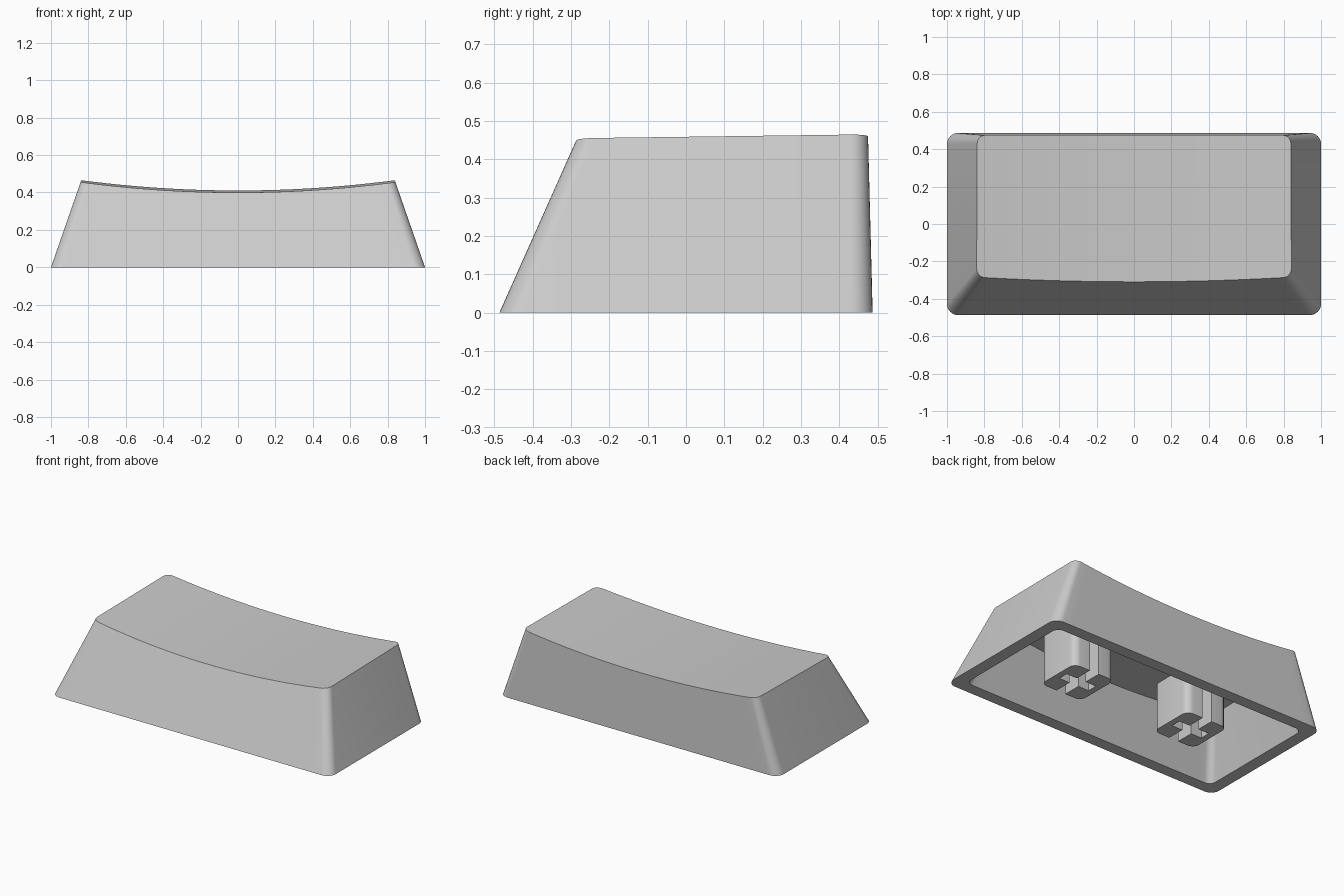
import bpy, bmesh, math
from mathutils import Vector

cube = bpy.data.objects.get("Cube")
if cube:
    bpy.data.objects.remove(cube)

grey = bpy.data.materials.new("light grey plastic")
grey.use_nodes = True
colour = (0.6, 0.6, 0.6, 1)
grey.diffuse_color = colour
grey.node_tree.nodes["Principled BSDF"].inputs["Base Color"].default_value = colour

TOP = 0.46      # height at which the upper outlines are given
ARC = 8         # segments per rounded corner


def finish(bm, name):
    bmesh.ops.recalc_face_normals(bm, faces=bm.faces)
    mesh = bpy.data.meshes.new(name)
    bm.to_mesh(mesh)
    bm.free()
    mesh.materials.append(grey)
    mesh.polygons.foreach_set("use_smooth", [True] * len(mesh.polygons))
    mesh.set_sharp_from_angle(angle=math.radians(28))
    obj = bpy.data.objects.new(name, mesh)
    bpy.context.collection.objects.link(obj)
    return obj


def edge_chain(half_x, y, inward, r, spans=32):
    """One long edge with its two rounded corners, from -x to +x."""
    pts = []
    for i in range(ARC + 1):
        a = math.pi / 2 * i / ARC
        pts.append((-half_x + r - r * math.cos(a), y + inward * r * (1 - math.sin(a))))
    straight = half_x - r
    for i in range(1, spans):
        pts.append((-straight + 2 * straight * i / spans, y))
    return pts + [(-x, py) for x, py in reversed(pts[:ARC + 1])]


def dish(x, y, drop):
    return 0.404 + 0.014 * y + 0.055 * (x / 0.84) ** 2 - drop


def skin(bm, base, top, drop):
    """Tapered rounded walls closed by the dished surface; returns the base loop."""
    chains = []
    for side in (0, 1):
        inward = (1, -1)[side]
        low = edge_chain(base[0], base[1 + side], inward, base[3])
        high = edge_chain(top[0], top[1 + side], inward, top[3])
        pairs = []
        for p, q in zip(low, high):
            p, q = Vector((*p, 0)), Vector((*q, TOP))
            t = 0.9
            for _ in range(12):
                hit = p.lerp(q, t)
                t = dish(hit.x, hit.y, drop) / TOP
            pairs.append((bm.verts.new(p), bm.verts.new(p.lerp(q, t))))
        chains.append(pairs)
    front, back = chains
    for i in range(len(front) - 1):
        bm.faces.new((front[i][1], front[i + 1][1], back[i + 1][1], back[i][1]))
    loop = front + back[::-1]
    for a, b in zip(loop, loop[1:] + loop[:1]):
        bm.faces.new((a[0], b[0], b[1], a[1]))
    return [pair[0] for pair in loop]


# Hollow cap: outer skin, inner skin and the flat rim joining them
bm = bmesh.new()
outer = skin(bm, (1, -0.487, 0.487, 0.06), (0.84, -0.282, 0.475, 0.045), 0)
inner = skin(bm, (0.92, -0.41, 0.41, 0.045), (0.765, -0.205, 0.398, 0.035), 0.1)
for i in range(len(outer)):
    j = (i + 1) % len(outer)
    bm.faces.new((outer[i], outer[j], inner[j], inner[i]))
finish(bm, "cap_shell")


# Mounting stems: rounded square posts with a cross slot
def stem(name, centre_x):
    h, r, w, reach = 0.15, 0.045, 0.033, 0.11
    upper = [(w, h)]
    for i in range(6):
        a = math.pi / 2 * (1 - i / 5)
        upper.append((h - r + r * math.cos(a), h - r + r * math.sin(a)))
    profile = upper + [(x, -y) for x, y in reversed(upper)]
    profile += [(w, -w), (reach, -w), (reach, w), (w, w)]
    bm = bmesh.new()
    for s in (1, -1):
        face = bm.faces.new([bm.verts.new((centre_x + s * x, y, 0.005)) for x, y in profile])
        new = bmesh.ops.extrude_face_region(bm, geom=[face], use_keep_orig=True)["geom"]
        verts = [v for v in new if isinstance(v, bmesh.types.BMVert)]
        bmesh.ops.translate(bm, verts=verts, vec=(0, 0, 0.345))
    finish(bm, name)


stem("left_stem", 0.425)
stem("right_stem", -0.425)
